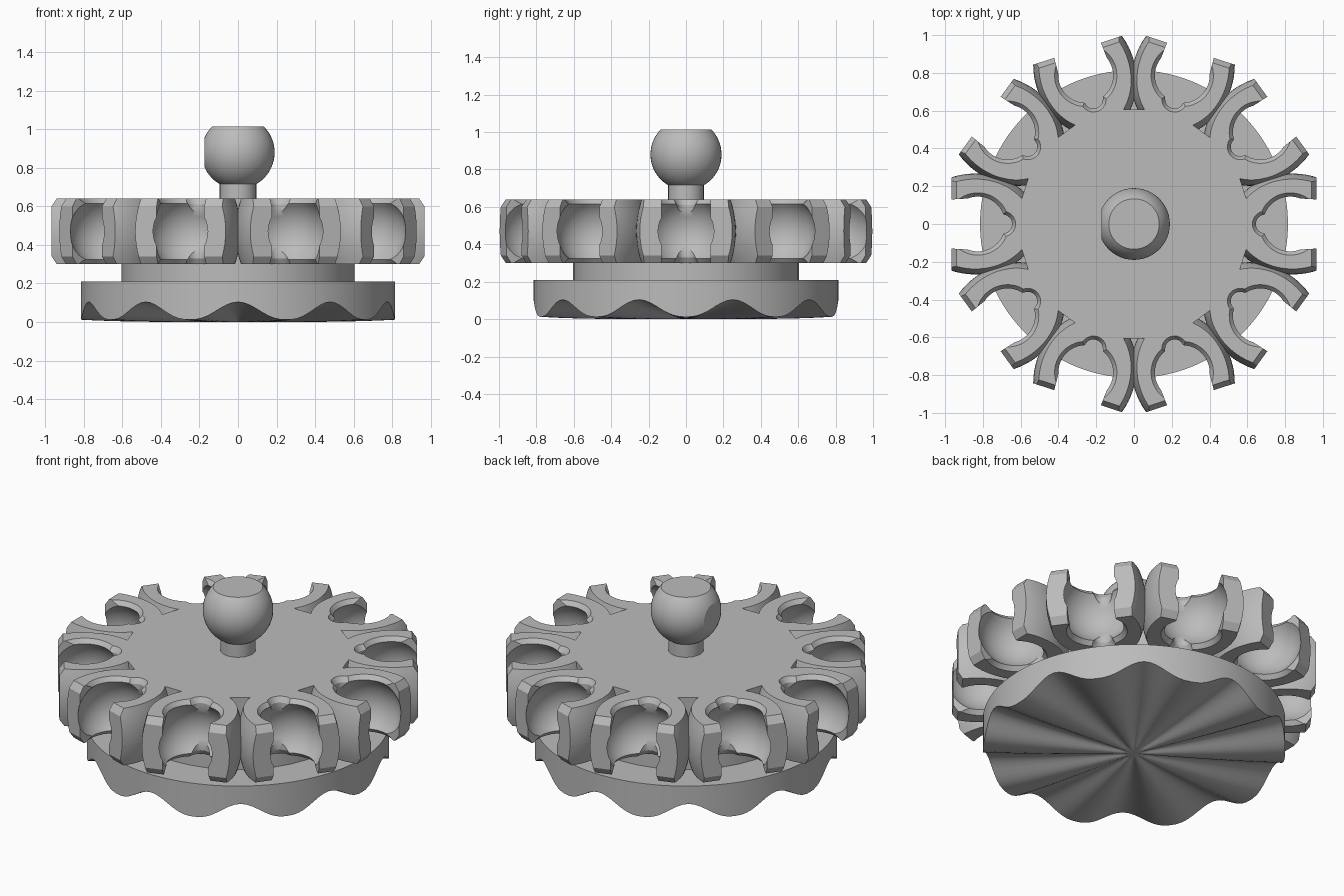
import bpy, bmesh, math
from mathutils import Matrix, Vector

old = bpy.data.objects.get("Cube")
if old:
    bpy.data.objects.remove(old)

mat = bpy.data.materials.new("plain grey")
mat.use_nodes = True
GREY = (0.5, 0.5, 0.5, 1)
mat.diffuse_color = GREY
mat.node_tree.nodes["Principled BSDF"].inputs["Base Color"].default_value = GREY

SOCKETS = 10
STEP = 2 * math.pi / SOCKETS
MID, HALF = 0.47, 0.17          # height of the socket ring and its half thickness


def make(name, bm):
    bmesh.ops.recalc_face_normals(bm, faces=bm.faces)
    me = bpy.data.meshes.new(name)
    bm.to_mesh(me)
    bm.free()
    me.materials.append(mat)
    ob = bpy.data.objects.new(name, me)
    bpy.context.collection.objects.link(ob)
    return ob


def loft(name, rings):
    """Closed solid through rings of points with equal counts."""
    bm = bmesh.new()
    rings = [[bm.verts.new(p) for p in ring] for ring in rings]
    n = len(rings[0])
    for a, b in zip(rings, rings[1:]):
        for i in range(n):
            j = (i + 1) % n
            bm.faces.new((a[i], a[j], b[j], b[i]))
    bm.faces.new(rings[0])
    bm.faces.new(rings[-1])
    return make(name, bm)


def lathe(name, profile, n, turn=0.0, shift=0.0, stretch=1.0):
    """Solid of revolution about z, optionally stretched and pushed along x."""
    angles = [turn + 2 * math.pi * i / n for i in range(n)]
    return loft(name, [[(shift + stretch * r * math.cos(a), r * math.sin(a), z)
                        for a in angles] for r, z in profile])


def prism(name, outline, z0, z1):
    return loft(name, [[(x, y, z) for x, y in outline] for z in (z0, z1)])


def arc(radius, z0, z1, centre, steps):
    """Profile points along a sphere between two heights."""
    a0, a1 = (math.asin((z - centre) / radius) for z in (z0, z1))
    angles = [a0 + (a1 - a0) * k / steps for k in range(steps + 1)]
    return [(radius * math.cos(a), centre + radius * math.sin(a)) for a in angles]


def combine(target, tool, operation):
    mod = target.modifiers.new("cut", 'BOOLEAN')
    mod.operation, mod.solver, mod.object = operation, 'EXACT', tool
    tool.hide_render = True
    dg = bpy.context.evaluated_depsgraph_get()
    me = bpy.data.meshes.new_from_object(target.evaluated_get(dg))
    target.modifiers.clear()
    target.data = me
    bpy.data.objects.remove(tool)


def smooth(ob, degrees=30):
    bpy.ops.object.select_all(action='DESELECT')
    ob.select_set(True)
    bpy.context.view_layer.objects.active = ob
    bpy.ops.object.shade_smooth_by_angle(angle=math.radians(degrees))


# One sector of the ring: a slice of the hub with a rounded barrel
c, s = math.cos(STEP / 2), math.sin(STEP / 2)
A = 0.607
ring = prism("socket_ring", [(0, 0), (A * c, -A * s), (A / c, 0), (A * c, A * s)],
             MID - HALF, MID + HALF)
barrel = [(0.267 - 0.029 * (k / 5) ** 2, MID + HALF * k / 5) for k in range(-5, 6)]
combine(ring, lathe("barrel", barrel, 64, shift=0.84, stretch=1.25), 'UNION')

# Trim to the sector, so that neighbours join at mid height, and chamfer the prong tips
combine(ring, prism("sector", [(0, 0), (1.5 * c, -1.5 * s), (1.5 * c, 1.5 * s)], 0, 1),
        'INTERSECT')
tips = [(0.90, 0.24), (0.967, 0.34), (0.967, 0.60), (0.90, 0.70)]
tips = [(r / c, z) for r, z in tips]
combine(ring, lathe("tip_trim", tips, SOCKETS, turn=STEP / 2), 'INTERSECT')

# Ball-shaped cavity with bevelled rims, an open mouth and bevelled reliefs at the back
cavity = ([(0.205, MID - 0.22), (0.145, MID - 0.145)]
          + arc(0.205, MID - 0.144, MID + 0.144, MID, 12)[1:-1]
          + [(0.145, MID + 0.145), (0.205, MID + 0.22)])
combine(ring, lathe("cavity", cavity, 64, shift=0.827), 'DIFFERENCE')
combine(ring, prism("mouth", [(0.83, -0.138), (1.1, -0.122), (1.1, 0.122), (0.83, 0.138)],
                    0.2, 0.8), 'DIFFERENCE')
relief = [(0.105, 0.24), (0.05, 0.33), (0.05, 0.61), (0.105, 0.70)]
combine(ring, lathe("relief", relief, 24, shift=0.695), 'DIFFERENCE')

# Open the slice's two side walls, then repeat it around the axis and weld
bm = bmesh.new()
bm.from_mesh(ring.data)
walls = [f for f in bm.faces
         if all(abs(abs(v.co.y) * c - v.co.x * s) < 1e-4 for v in f.verts)]
bmesh.ops.delete(bm, geom=walls, context='FACES')
sector = bm.verts[:] + bm.edges[:] + bm.faces[:]
for k in range(1, SOCKETS):
    copy = bmesh.ops.duplicate(bm, geom=sector)["geom"]
    bmesh.ops.rotate(bm, verts=[v for v in copy if isinstance(v, bmesh.types.BMVert)],
                     matrix=Matrix.Rotation(k * STEP, 3, 'Z'))
bmesh.ops.remove_doubles(bm, verts=bm.verts, dist=1e-4)
bm.to_mesh(ring.data)
bm.free()
smooth(ring)

# Collar between the base and the ring
smooth(lathe("collar", [(0.605, 0.2), (0.605, 0.31)], 40))

# Base disc with a fluted underside
R, N, RINGS = 0.815, 160, 10
bm = bmesh.new()
rows = []
for j in range(1, RINGS + 1):
    t = j / RINGS
    row = []
    for i in range(N):
        a = 2 * math.pi * i / N
        flute = (0.5 - 0.5 * math.cos(SOCKETS * a)) ** 1.3
        z = 0.012 * t ** 4 + 0.092 * t * flute
        row.append(bm.verts.new((R * t * math.cos(a), R * t * math.sin(a), z)))
    rows.append(row)
rows.append([bm.verts.new((v.co.x, v.co.y, 0.21)) for v in rows[-1]])
hub = bm.verts.new((0, 0, 0))
for i in range(N):
    n = (i + 1) % N
    bm.faces.new((hub, rows[0][i], rows[0][n]))
    for a, b in zip(rows, rows[1:]):
        bm.faces.new((a[i], a[n], b[n], b[i]))
bm.faces.new(rows[-1])
smooth(make("fluted_base", bm), 40)

# Neck and ball, with flats on the top and the right side of the ball
smooth(lathe("neck", [(0.095, 0.63), (0.095, 0.74)], 32))
ball = lathe("ball", arc(0.19, 0.716, 1.015, 0.88, 20), 48)
bm = bmesh.new()
bm.from_mesh(ball.data)
bmesh.ops.bisect_plane(bm, geom=bm.verts[:] + bm.edges[:] + bm.faces[:],
                       plane_co=Vector((-0.173, 0, 0)), plane_no=Vector((-1, 0, 0)),
                       clear_outer=True)
bmesh.ops.holes_fill(bm, edges=[e for e in bm.edges if e.is_boundary])
bmesh.ops.recalc_face_normals(bm, faces=bm.faces)
bm.to_mesh(ball.data)
bm.free()
smooth(ball, 20)
